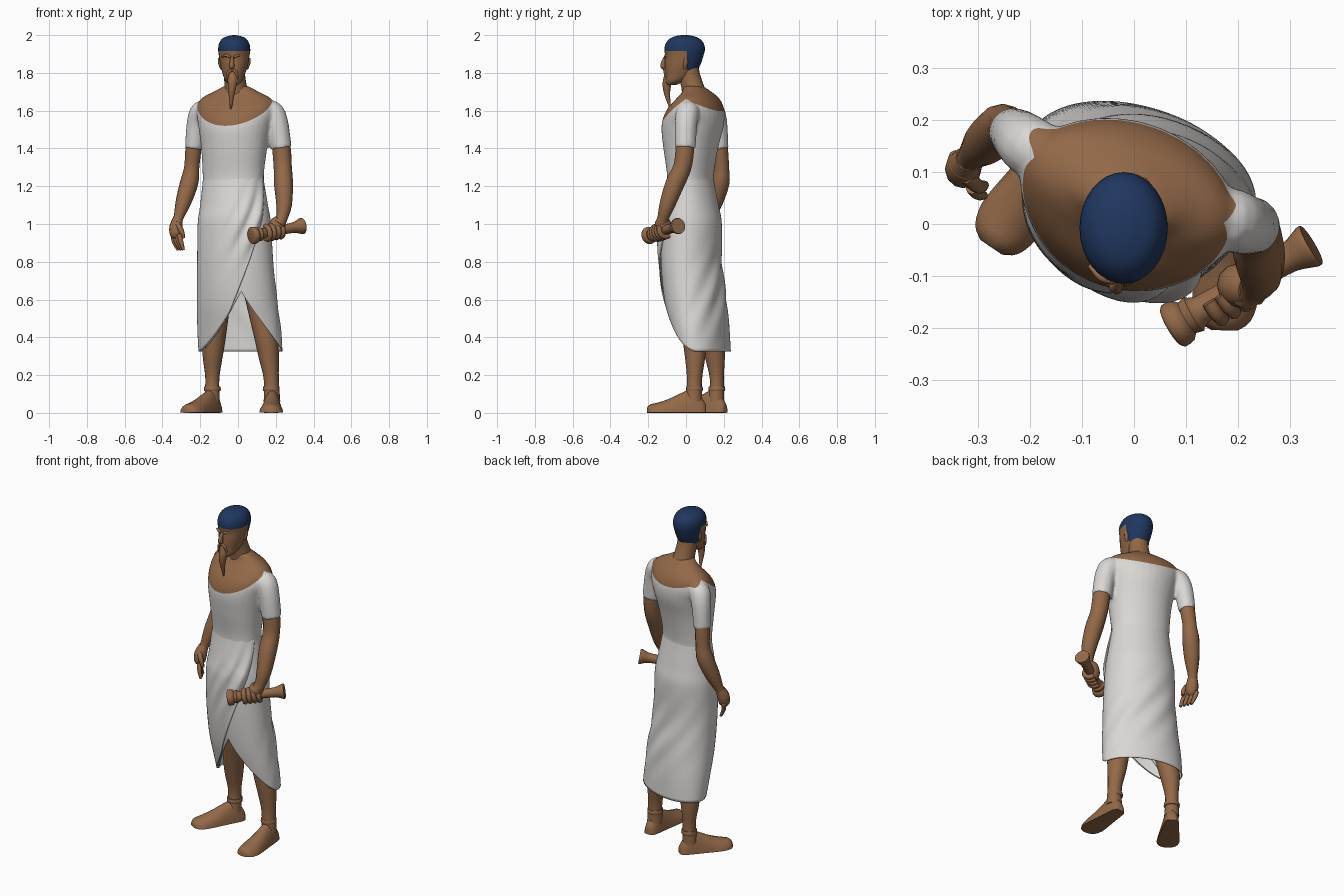
import bpy, bmesh, math
from mathutils import Vector, Matrix

if "Cube" in bpy.data.objects:
    bpy.data.objects.remove(bpy.data.objects["Cube"])

YAW = -0.33


def material(name, rgb):
    m = bpy.data.materials.new(name)
    m.use_nodes = True
    m.diffuse_color = (*rgb, 1)
    m.node_tree.nodes["Principled BSDF"].inputs["Base Color"].default_value = (*rgb, 1)
    return m


skin = material("brown skin", (0.29, 0.14, 0.065))
cloth = material("white linen", (0.70, 0.68, 0.66))
blue = material("blue cap", (0.014, 0.038, 0.115))


def finish(name, bm, mats, angle=50):
    bmesh.ops.recalc_face_normals(bm, faces=bm.faces)
    mesh = bpy.data.meshes.new(name)
    bm.to_mesh(mesh)
    bm.free()
    ob = bpy.data.objects.new(name, mesh)
    bpy.context.collection.objects.link(ob)
    for m in mats:
        mesh.materials.append(m)
    bpy.ops.object.select_all(action="DESELECT")
    ob.select_set(True)
    bpy.context.view_layer.objects.active = ob
    bpy.ops.object.shade_smooth_by_angle(angle=math.radians(angle))
    return ob


def spline(rows, steps=4):
    """Catmull-Rom through rows of any width."""
    out = []
    for i in range(len(rows) - 1):
        a, b, c, d = (rows[max(0, min(len(rows) - 1, i + k))] for k in (-1, 0, 1, 2))
        for s in range(steps):
            t = s / steps
            out.append([q + 0.5 * t * (r - p + t * (2*p - 5*q + 4*r - e + t * (3*(q - r) + e - p)))
                        for p, q, r, e in zip(a, b, c, d)])
    return out + [list(rows[-1])]


def loft(bm, rings, caps=True, closed=True):
    vs = [[bm.verts.new(p) for p in ring] for ring in rings]
    n = len(vs[0])
    for a, b in zip(vs, vs[1:]):
        for i in range(n if closed else n - 1):
            j = (i + 1) % n
            bm.faces.new((a[i], a[j], b[j], b[i]))
    if caps:
        bm.faces.new(vs[0])
        bm.faces.new(vs[-1])


def oval_point(row, phi, yaw, grow=0.0):
    """Point on a turned ellipse that fills the given x and y extents."""
    z, x0, x1, y0, y1 = row
    h, k = ((x1 - x0) / 2) ** 2, ((y1 - y0) / 2) ** 2
    c, s = math.cos(yaw) ** 2, math.sin(yaw) ** 2
    a = math.sqrt((h * c - k * s) / (c - s)) + grow
    b = math.sqrt((k * c - h * s) / (c - s)) + grow
    p = Matrix.Rotation(yaw, 3, "Z") @ Vector((a * math.cos(phi - yaw), b * math.sin(phi - yaw), 0))
    return p + Vector(((x0 + x1) / 2, (y0 + y1) / 2, z))


def oval_loft(bm, rows, yaw, n=32):
    loft(bm, [[oval_point(r, math.tau * i / n, yaw) for i in range(n)] for r in rows])


def add_tube(bm, rows, ref=(1, 0, 0), n=12, steps=4):
    pts = spline(rows, steps)
    rings = []
    for i, (x, y, z, r) in enumerate(pts):
        lo, hi = pts[max(i - 1, 0)], pts[min(i + 1, len(pts) - 1)]
        t = (Vector(hi[:3]) - Vector(lo[:3])).normalized()
        u = t.cross(Vector(ref)).normalized()
        v = t.cross(u)
        rings.append([Vector((x, y, z)) + r * (u * math.cos(a) + v * math.sin(a))
                      for a in (math.tau * k / n for k in range(n))])
    loft(bm, rings)


def tubes(name, paths, mat=skin, **kw):
    bm = bmesh.new()
    for p in paths:
        add_tube(bm, p, **kw)
    return finish(name, bm, [mat])


def cut(bm, point, normal):
    bmesh.ops.bisect_plane(bm, geom=bm.verts[:] + bm.edges[:] + bm.faces[:],
                           plane_co=point, plane_no=normal, dist=1e-5)


# Shirt and bare shoulders: torso and sleeves fused, then split along the neckline
torso = [(1.14, -.188, .148, -.11, .155), (1.25, -.187, .137, -.1, .147), (1.4, -.195, .155, -.12, .17),
         (1.52, -.21, .18, -.13, .2), (1.6, -.22, .2, -.105, .203), (1.66, -.2, .18, -.055, .18),
         (1.7, -.13, .11, -.02, .135), (1.73, -.075, .055, -.015, .09)]
bm = bmesh.new()
oval_loft(bm, spline(torso), YAW)
add_tube(bm, [(-.15, .13, 1.6, .05), (-.193, .145, 1.595, .06), (-.218, .165, 1.53, .055), (-.234, .178, 1.4, .048)])
add_tube(bm, [(.12, .02, 1.6, .05), (.178, .01, 1.595, .062), (.208, .0, 1.53, .06), (.229, -.004, 1.4, .056)])
raw = finish("shirt_form", bm, [])
mod = raw.modifiers.new("fuse", "REMESH")
mod.mode, mod.voxel_size = "VOXEL", 0.009
mod = raw.modifiers.new("soften", "SMOOTH")
mod.iterations, mod.factor = 6, 0.5
fused = bpy.data.meshes.new_from_object(raw.evaluated_get(bpy.context.evaluated_depsgraph_get()))
bpy.data.objects.remove(raw)
bm = bmesh.new()
bm.from_mesh(fused)
peak = Vector((-.01, .065, 1.662))
back_dir = Vector((-math.sin(YAW), math.cos(YAW), 0))
normals = [Vector((0, 0, 1)) - back_dir * 0.75, Vector((0, 0, 1)) + back_dir * 0.5]
for n in normals:
    cut(bm, peak, n)
for f in bm.faces:
    d = f.calc_center_median() - peak
    f.material_index = int(any(d.dot(n) > 0 for n in normals))
finish("shirt_and_shoulders", bm, [cloth, skin])

# Wrapped skirt: one spiral sheet with an overlapping diagonal front edge
body = spline([(.3, -.197, .232, -.045, .23), (.45, -.205, .222, -.08, .222), (.6, -.207, .203, -.113, .207),
               (.8, -.207, .183, -.132, .184), (1.0, -.205, .172, -.132, .184), (1.1, -.196, .158, -.118, .17),
               (1.25, -.187, .137, -.1, .147), (1.3, -.187, .14, -.105, .15)], 8)


def body_row(z):
    for a, b in zip(body, body[1:]):
        if z <= b[0]:
            t = max(0, (z - a[0]) / (b[0] - a[0]))
            return [p + (q - p) * t for p, q in zip(a, b)]
    return body[-1]


def seam(z):
    return -math.pi / 2 - 0.2 + 2.2 * (z - 0.58)


def hem(phi):
    d = abs((phi + math.pi / 2 + math.pi) % math.tau - math.pi) / (math.pi / 2)
    return 0.325 + 0.33 * max(0, 1 - d) ** 2


top, rows_n, cols_n = 1.25, 56, 160
sheet = []
for i in range(rows_n + 1):
    t = i / rows_n
    ring = []
    for j in range(cols_n + 1):
        u = j / cols_n
        w = u * (math.tau + 0.5)
        z = top - t * 0.8
        for _ in range(12):
            z = 0.5 * z + 0.5 * (top - t * (top - hem(seam(z) - w)))
        front = 0.011 * (0.4 + math.sin(w * 13 + z * 5)) * math.exp(-(w / 0.9) ** 2 - ((z - 1.0) / 0.15) ** 2)
        rear = 0.006 * math.sin(w * 8 + z * 12) * math.exp(-((w - 3.6) / 0.9) ** 2 - ((z - 0.65) / 0.2) ** 2)
        grow = min(1, t * 4) * (0.012 * (1 - u) + 0.003) - 0.005 + front + rear
        ring.append(oval_point(body_row(z), seam(z) - w, YAW, grow))
    sheet.append(ring)
bm = bmesh.new()
loft(bm, sheet, caps=False, closed=False)
skirt = finish("wrapped_skirt", bm, [cloth], 60)
thick = skirt.modifiers.new("thickness", "SOLIDIFY")
thick.thickness, thick.offset = 0.005, 0

# Head with close cap
head = [(1.735, -.045, -.005, -.105, -.055), (1.755, -.065, .02, -.112, -.01), (1.79, -.08, .036, -.112, .045),
        (1.84, -.092, .052, -.112, .075), (1.89, -.101, .061, -.11, .092), (1.925, -.105, .065, -.115, .1),
        (1.96, -.099, .058, -.105, .092), (1.985, -.078, .038, -.08, .066), (1.997, -.045, .005, -.045, .03),
        (2.0, -.025, -.015, -.02, .005)]
bm = bmesh.new()
oval_loft(bm, spline(head), 0)
for p, n in (((0, 0, 1.915), (0, 0, 1)), ((0, .005, 0), (0, 1, 0)), ((0, 0, 1.812), (0, 0, 1))):
    cut(bm, p, n)
for f in bm.faces:
    c = f.calc_center_median()
    f.material_index = int(c.z > 1.915 or (c.y > .005 and c.z > 1.812))
finish("head_and_cap", bm, [skin, blue])
tubes("neck", [[(-.01, .05, 1.66, .072), (-.012, .036, 1.72, .06), (-.018, .02, 1.78, .056), (-.02, .01, 1.83, .056)]], n=20)

# Face details
tubes("beard", [[(-.028, -.085, 1.79, .028), (-.03, -.1, 1.745, .024), (-.034, -.1, 1.69, .016), (-.038, -.082, 1.605, .003)]])
tubes("nose", [[(-.03, -.108, 1.885, .008), (-.032, -.119, 1.86, .011), (-.034, -.12, 1.835, .015), (-.033, -.108, 1.825, .01)]], n=8)
tubes("moustache", [[(-.031, -.113, 1.818, .008), (-.031 + s * .022, -.11, 1.8, .008), (-.031 + s * .03, -.1, 1.755, .004)]
                    for s in (-1, 1)], n=8)
tubes("brows", [[(-.031 + s * .01, -.11, 1.883, .007), (-.031 + s * .032, -.103, 1.893, .008), (-.031 + s * .055, -.08, 1.884, .004)]
                for s in (-1, 1)], n=8, ref=(0, 0, 1))
tubes("ears", [[(-.02 + s * .066, -.008, 1.82, .007), (-.02 + s * .073, -.002, 1.85, .012), (-.02 + s * .077, .0, 1.88, .009)]
               for s in (-1, 1)], n=8)

# Arms
tubes("right_arm", [[(-.22, .17, 1.55, .038), (-.236, .18, 1.4, .042), (-.245, .188, 1.3, .04), (-.258, .182, 1.22, .048),
                     (-.288, .155, 1.12, .042), (-.316, .128, 1.03, .026), (-.325, .115, 1.0, .033)]])
tubes("left_arm", [[(.21, .0, 1.55, .045), (.23, -.006, 1.4, .049), (.237, -.02, 1.3, .048), (.241, -.06, 1.21, .05),
                    (.244, -.1, 1.1, .041), (.232, -.122, 1.03, .03), (.215, -.13, 1.0, .036)]])

# Relaxed right hand
tubes("right_palm", [[(-.318, .126, 1.03, .026), (-.328, .11, .985, .035), (-.329, .1, .945, .032), (-.328, .095, .925, .018)]])
tubes("right_fingers", [[(-.345 + i * .011, .13 - i * .02, .945, .013), (-.337 + i * .012, .118 - i * .02, .905, .012),
                         (-.316 + i * .009, .115 - i * .02, .862, .008)] for i in range(4)]
      + [[(-.322, .09, 1.0, .014), (-.3, .072, .965, .014), (-.288, .075, .925, .009)]], n=8)

# Scroll held in the left hand
a, b = Vector((.07, -.2, .938)), Vector((.342, -.04, .99))
profile = [(0, .036), (.02, .046), (.09, .044), (.12, .034), (.17, .038), (.22, .028), (.5, .026),
           (.78, .027), (.88, .032), (.97, .043), (1, .042)]
tubes("scroll", [[(*a.lerp(b, s), r) for s, r in profile]], n=14, ref=(0, 0, 1), steps=2)

# Left fist around the scroll
axis = (b - a).normalized()
out = axis.cross(Vector((0, 0, 1))).normalized()
up = out.cross(axis)
fingers = []
for i in range(4):
    c = a.lerp(b, 0.3 + i * 0.085)
    fingers.append([(*(c + 0.036 * (out * math.cos(g) + up * math.sin(g))), .014)
                    for g in (1.7, 0.9, 0.1, -0.7, -1.5, -2.2)])
tubes("left_fingers", fingers, n=8, ref=axis, steps=2)
tubes("left_palm", [[(.226, -.125, 1.025, .03), (.21, -.12, 1.0, .042), (.198, -.118, .965, .04), (.19, -.125, .935, .022)]])

# Legs with ankle cuffs
legs = {"right": [(-.09, .075, .75, .06), (-.1, .095, .6, .06), (-.125, .138, .4, .06), (-.134, .153, .3, .053),
                  (-.136, .163, .18, .037), (-.138, .16, .06, .042)],
        "left": [(.07, .03, .75, .06), (.1, .035, .6, .06), (.147, .043, .4, .06), (.163, .048, .3, .054),
                 (.176, .045, .18, .04), (.18, .042, .06, .044)]}
for side, rows in legs.items():
    tubes(side + "_leg", [rows], n=16)
    x, y = rows[4][:2]
    tubes(side + "_ankle_cuff", [[(x, y, .115, .042), (x, y, .125, .045), (x, y, .14, .042)]], n=16)

# Flat-soled feet
shape = spline([(0, .022, .045), (.06, .036, .075), (.22, .044, .125), (.4, .05, .108), (.6, .058, .078),
                (.8, .063, .056), (.94, .05, .046), (1, .025, .03)], 3)
for side, heel, toe in (("right", (-.103, .208), (-.275, -.045)), ("left", (.183, .105), (.174, -.205))):
    heel, toe = Vector((*heel, 0)), Vector((*toe, 0))
    across = (toe - heel).normalized().cross(Vector((0, 0, 1)))
    bm = bmesh.new()
    loft(bm, [[heel.lerp(toe, s) + across * w * math.cos(g) + Vector((0, 0, max(.002 * math.cos(g) ** 2, h * math.sin(g))))
               for g in (math.tau * k / 16 for k in range(16))] for s, w, h in shape])
    finish(side + "_foot", bm, [skin])
